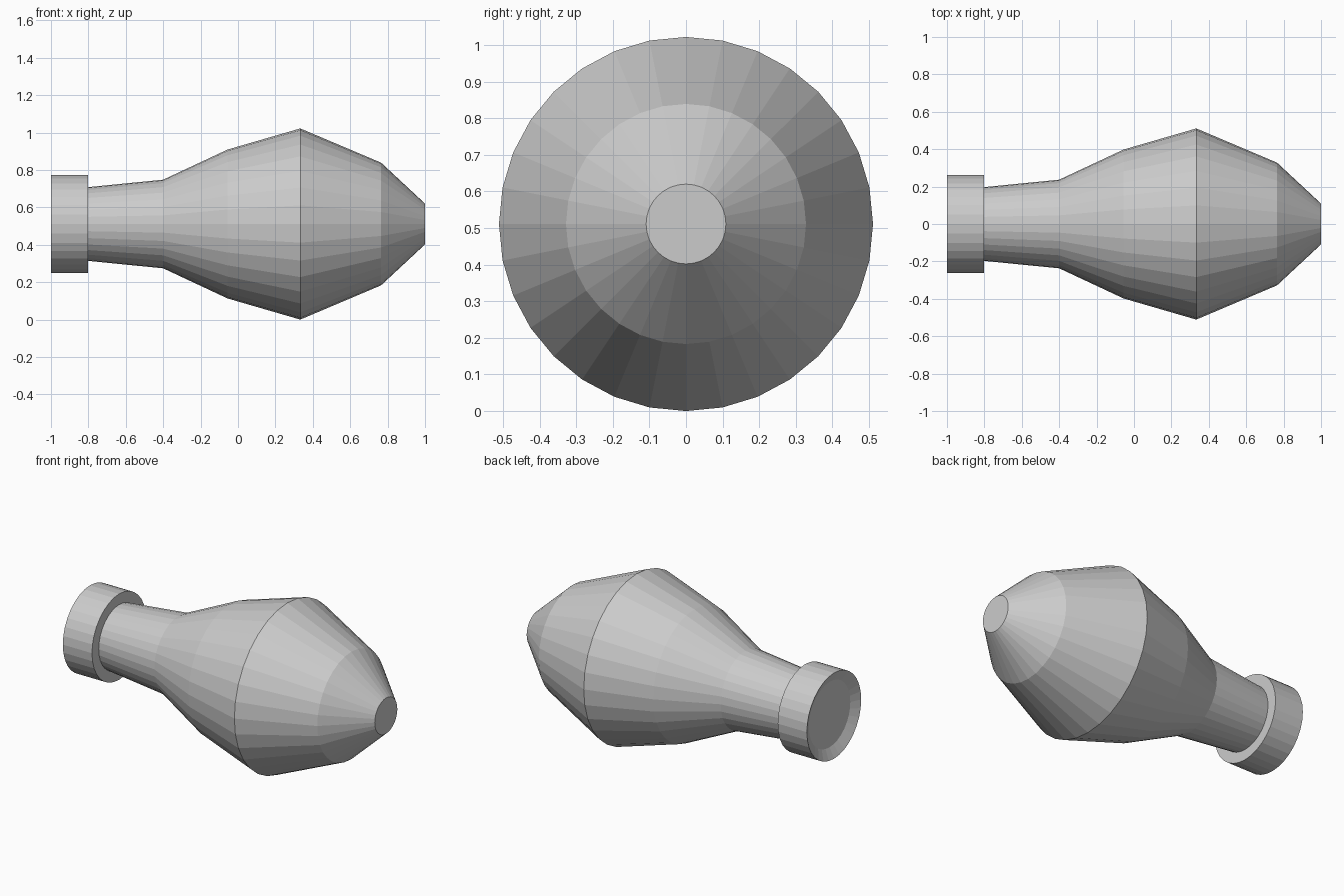
import bpy, bmesh
from math import cos, sin, tau

if "Cube" in bpy.data.objects:
    bpy.data.objects.remove(bpy.data.objects["Cube"])

SIDES = 32
CENTRE_Z = 0.511


def lathe(name, profile, cap_start=False, cap_end=False):
    """Revolve (x, radius) points round the x axis, with flat facets."""
    bm = bmesh.new()
    rings = []
    for x, r in profile:
        rings.append([bm.verts.new((x, r * sin(tau * i / SIDES), r * cos(tau * i / SIDES)))
                      for i in range(SIDES)])
    for a, b in zip(rings, rings[1:]):
        for i in range(SIDES):
            j = (i + 1) % SIDES
            bm.faces.new((a[i], a[j], b[j], b[i]))
    if cap_start:
        bm.faces.new(rings[0][::-1])
    if cap_end:
        bm.faces.new(rings[-1])
    # Outward normals: the faces must point away from the axis
    bmesh.ops.recalc_face_normals(bm, faces=bm.faces)
    mesh = bpy.data.meshes.new(name)
    bm.to_mesh(mesh)
    bm.free()
    obj = bpy.data.objects.new(name, mesh)
    obj.location.z = CENTRE_Z
    bpy.context.collection.objects.link(obj)
    return obj


# End collar with a shallow dished back, stepping in to the neck
lathe("collar", [(-0.97, 0.20), (-1.0, 0.262), (-0.803, 0.262), (-0.803, 0.197)],
      cap_start=True)

# Neck swelling to the bulb, then tapering to a flat tip
lathe("bulb_body", [(-0.803, 0.197), (-0.4, 0.237), (-0.056, 0.398), (0.333, 0.511),
                    (0.765, 0.328), (1.0, 0.109)], cap_end=True)
